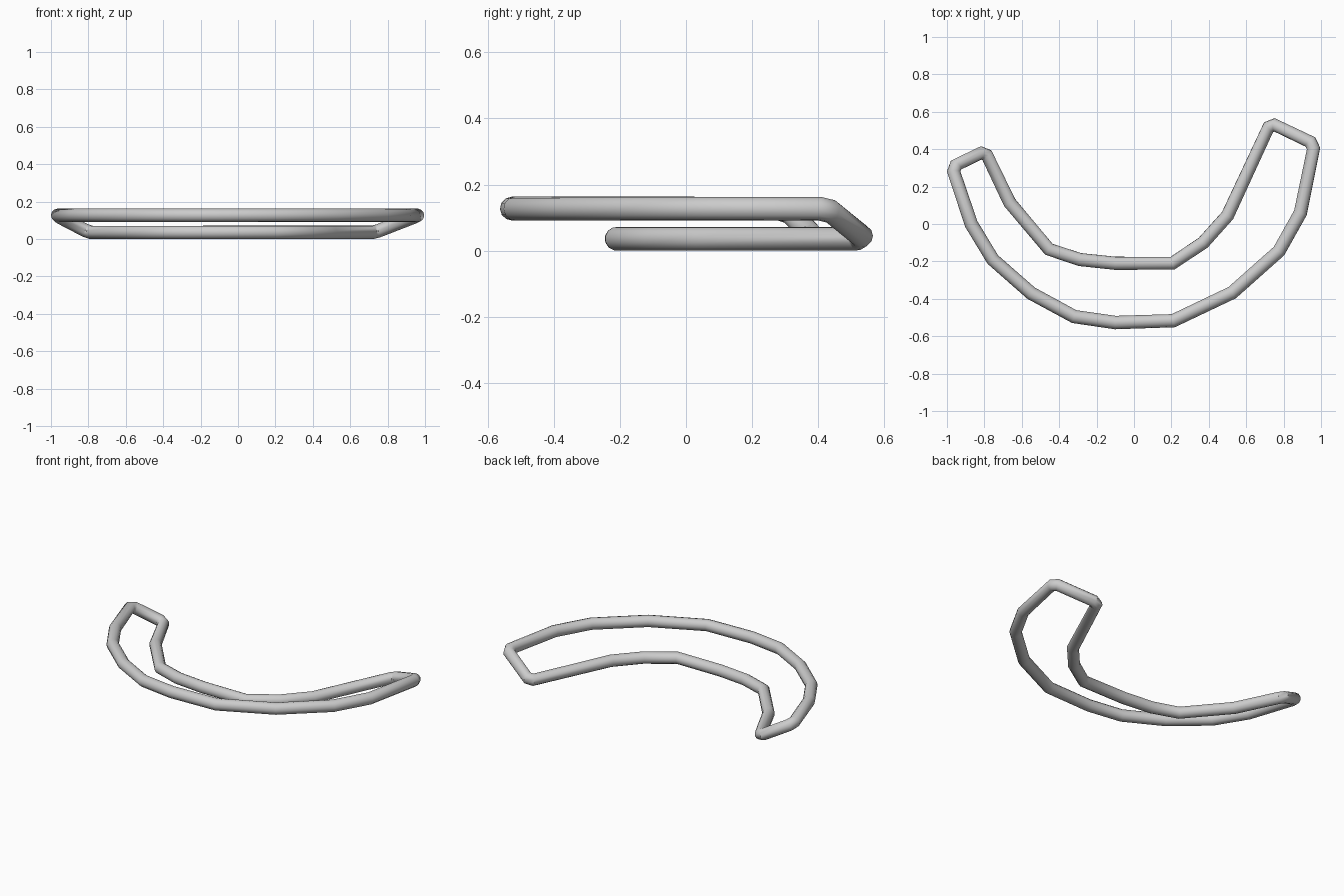
import bpy
import math
from mathutils import Vector

if "Cube" in bpy.data.objects:
    bpy.data.objects.remove(bpy.data.objects["Cube"])

RADIUS = 0.036
OUTER_Z, INNER_Z = 0.127, 0.036

# Upper outer rail, left to right, then lower inner rail, right to left
outer = [(-0.972, 0.305), (-0.87, 0.0), (-0.755, -0.19), (-0.55, -0.37),
         (-0.32, -0.495), (-0.1, -0.527), (0.21, -0.517), (0.525, -0.367),
         (0.775, -0.145), (0.89, 0.06), (0.965, 0.428)]
inner = [(0.73, 0.54), (0.5, 0.045), (0.37, -0.1), (0.205, -0.21),
         (-0.1, -0.21), (-0.29, -0.19), (-0.455, -0.135),
         (-0.665, 0.115), (-0.797, 0.39)]
path = [Vector((x, y, OUTER_Z)) for x, y in outer]
path += [Vector((x, y, INNER_Z)) for x, y in inner]


def chamfer_corners(points, size):
    """Split only the tight corners of a closed path into two points."""
    result = []
    for i, p in enumerate(points):
        a = (points[i - 1] - p).normalized()
        b = (points[(i + 1) % len(points)] - p).normalized()
        if a.angle(b) < math.radians(125):
            result += [p + a * size, p + b * size]
        else:
            result.append(p)
    return result


# Closed bent-tube frame
points = chamfer_corners(path, 0.025)
curve = bpy.data.curves.new("tube_frame", 'CURVE')
curve.dimensions = '3D'
curve.bevel_depth = RADIUS
curve.bevel_resolution = 4
spline = curve.splines.new('POLY')
spline.points.add(len(points) - 1)
for sp, p in zip(spline.points, points):
    sp.co = (*p, 1)
spline.use_cyclic_u = True

frame = bpy.data.objects.new("tube_frame", curve)
bpy.context.collection.objects.link(frame)
bpy.context.view_layer.objects.active = frame
frame.select_set(True)
bpy.ops.object.convert(target='MESH')
bpy.ops.object.shade_smooth_by_angle(angle=math.radians(40))
